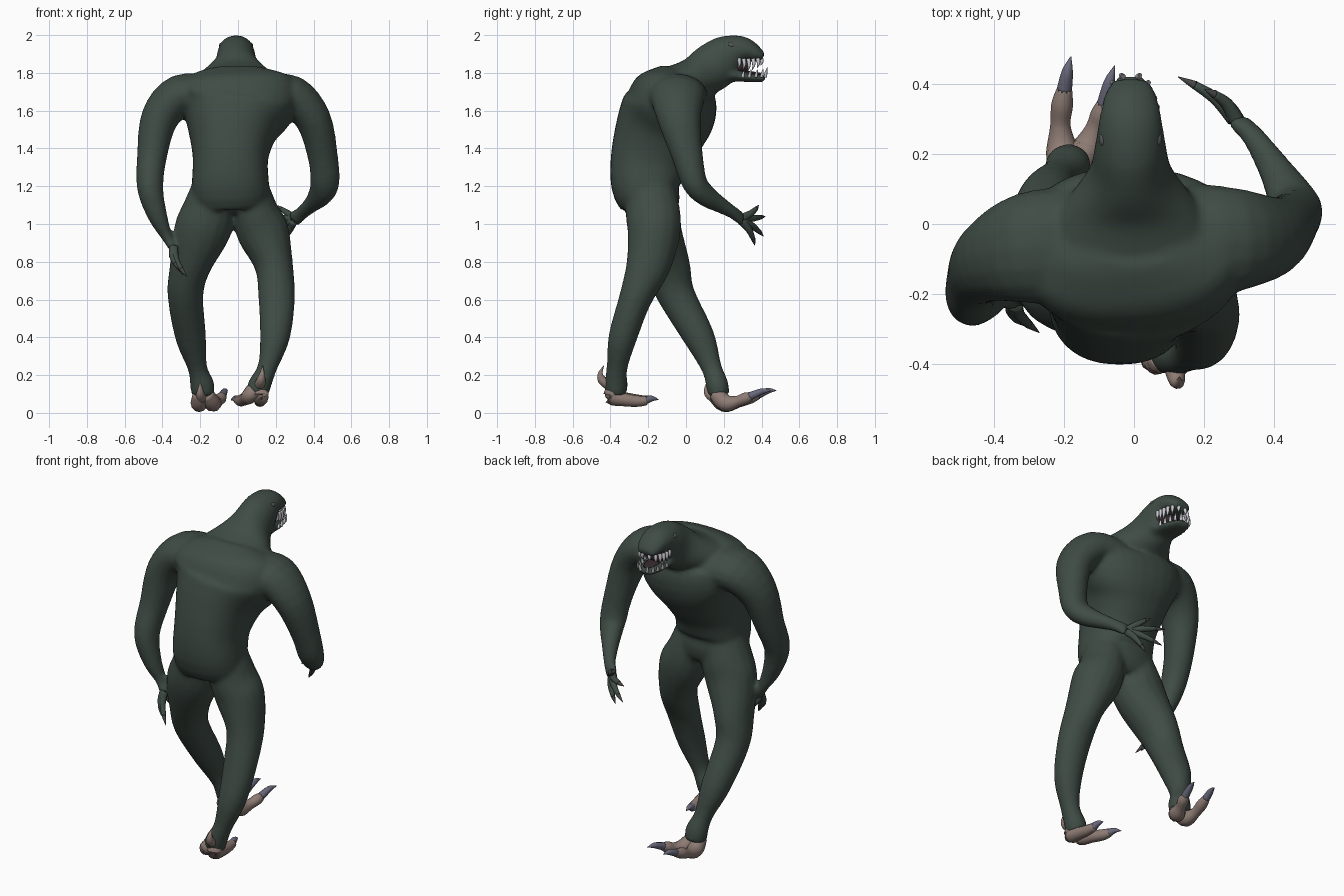
import bpy, bmesh, math
from mathutils import Vector


def material(name, rgb):
    m = bpy.data.materials.new(name)
    m.diffuse_color = (*rgb, 1)
    return m


SKIN = material("dark green skin", (0.050, 0.072, 0.060))
FOOT = material("pinkish brown foot", (0.27, 0.20, 0.175))
CLAW = material("blue grey claw", (0.14, 0.14, 0.20))
NAIL = material("dark finger nail", (0.06, 0.063, 0.06))
TEETH = material("pale tooth", (0.58, 0.58, 0.63))
MOUTH = material("dark mouth", (0.035, 0.022, 0.025))
EYE = material("grey eye", (0.075, 0.09, 0.085))


def spline(pts, steps):
    """Catmull-Rom through tuples of any length."""
    out = []
    for i in range(len(pts) - 1):
        p0, p1 = pts[max(i - 1, 0)], pts[i]
        p2, p3 = pts[i + 1], pts[min(i + 2, len(pts) - 1)]
        for s in range(steps):
            t = s / steps
            out.append([0.5 * (2 * b + (c - a) * t + (2 * a - 5 * b + 4 * c - d) * t * t
                               + (3 * b - a - 3 * c + d) * t ** 3)
                        for a, b, c, d in zip(p0, p1, p2, p3)])
    out.append(list(pts[-1]))
    return out


def add_tube(bm, pts, ref=(1, 0, 0), sides=16, steps=4, power=1.0):
    """Loft (super)ellipses through (x, y, z, radius along ref, other radius)."""
    pts = [p if len(p) == 5 else (*p, p[3]) for p in pts]
    path = spline(pts, steps)
    pos = [Vector(p[:3]) for p in path]
    bend = lambda v: math.copysign(abs(v) ** power, v)
    rings = []
    for i, p in enumerate(path):
        t = (pos[min(i + 1, len(pos) - 1)] - pos[max(i - 1, 0)]).normalized()
        a = Vector(ref)
        a = (a - t * a.dot(t)).normalized()
        b = t.cross(a)
        rings.append([bm.verts.new(pos[i] + a * max(p[3], .001) * bend(math.cos(k * math.tau / sides))
                                   + b * max(p[4], .001) * bend(math.sin(k * math.tau / sides)))
                      for k in range(sides)])
    for r, q in zip(rings, rings[1:]):
        for k in range(sides):
            n = (k + 1) % sides
            bm.faces.new((r[k], r[n], q[n], q[k]))
    bm.faces.new(rings[0][::-1])
    bm.faces.new(rings[-1])


def finish(name, bm, mat):
    bmesh.ops.recalc_face_normals(bm, faces=bm.faces[:])
    me = bpy.data.meshes.new(name)
    for f in bm.faces:
        f.smooth = True
    bm.to_mesh(me)
    bm.free()
    me.materials.append(mat)
    ob = bpy.data.objects.new(name, me)
    bpy.context.collection.objects.link(ob)
    return ob


def tubes(name, lists, mat, ref=(1, 0, 0), sides=10):
    bm = bmesh.new()
    for pts in lists:
        add_tube(bm, pts, ref, sides)
    return finish(name, bm, mat)


# Body: overlapping lofts fused into one skin
bm = bmesh.new()
add_tube(bm, [(-.035, -.18, 1.05, .15, .11), (-.035, -.18, 1.11, .2, .15), (-.04, -.21, 1.2, .205, .185),
              (-.04, -.19, 1.35, .2, .21), (-.03, -.135, 1.5, .24, .24), (-.01, -.085, 1.62, .31, .25),
              (0, -.075, 1.72, .32, .21), (0, -.06, 1.785, .25, .13), (0, -.05, 1.82, .13, .07)],
         sides=32, power=.86)
# neck, skull and upper snout
add_tube(bm, [(-.01, -.09, 1.72, .26, .11), (-.01, .04, 1.765, .2, .115), (-.01, .14, 1.83, .122, .128),
              (-.01, .22, 1.89, .102, .115), (-.01, .27, 1.918, .094, .085), (-.01, .32, 1.92, .086, .064),
              (-.01, .375, 1.897, .072, .042), (-.01, .408, 1.88, .05, .024)], sides=24)
# lower jaw
add_tube(bm, [(-.01, .17, 1.80, .09, .06), (-.01, .27, 1.785, .083, .032), (-.01, .35, 1.774, .07, .024),
              (-.01, .42, 1.77, .045, .018)], sides=20)
# legs
add_tube(bm, [(-.12, -.19, 1.2, .12, .13), (-.155, -.175, 1.06, .145, .145), (-.195, -.16, .95, .148, .14),
              (-.255, -.1, .77, .108, .125), (-.278, -.05, .62, .095, .1), (-.25, .07, .4, .082, .083),
              (-.215, .135, .24, .052, .055), (-.19, .165, .15, .065, .06), (-.185, .175, .09, .06, .055)])
add_tube(bm, [(.05, -.19, 1.2, .11, .13), (.09, -.175, 1.06, .125, .145), (.135, -.17, .95, .138, .14),
              (.19, -.2, .78, .102, .118), (.205, -.27, .6, .097, .087), (.195, -.335, .4, .08, .076),
              (.155, -.365, .24, .052, .056), (.115, -.37, .15, .062, .062), (.1, -.372, .1, .06, .058)])
# arms
add_tube(bm, [(-.16, -.06, 1.67, .17, .12), (-.31, -.07, 1.675, .16, .115), (-.415, -.105, 1.56, .12, .1),
              (-.455, -.155, 1.36, .09, .08), (-.465, -.215, 1.19, .077, .07), (-.425, -.22, 1.04, .055, .052),
              (-.375, -.205, .93, .036, .03), (-.345, -.22, .87, .036, .022)], (0, 1, 0))
add_tube(bm, [(.16, -.05, 1.67, .17, .12), (.29, -.045, 1.675, .15, .11), (.4, -.035, 1.55, .115, .095),
              (.45, .01, 1.35, .082, .08), (.46, .045, 1.22, .068, .078), (.435, .1, 1.155, .058, .066),
              (.39, .175, 1.105, .045, .045), (.34, .25, 1.06, .032, .037), (.295, .295, 1.025, .024, .045)],
         (0, 1, 0))
body = finish("body", bm, SKIN)
rm = body.modifiers.new("fuse", 'REMESH')
rm.mode = 'VOXEL'
rm.voxel_size = .012
rm.use_smooth_shade = True
sm = body.modifiers.new("relax", 'SMOOTH')
sm.factor = .5
sm.iterations = 9

# Fingers and nails: (hand base, bow, fingertips)
HANDS = {
    "left": (Vector((-.345, -.22, .89)), Vector((-.015, 0, -.005)),
             [(-.27, -.31, .72), (-.29, -.285, .73), (-.315, -.29, .76), (-.3, -.19, .79)]),
    "right": (Vector((.3, .29, 1.025)), Vector((.005, .014, 0)),
              [(.125, .42, 1.04), (.14, .41, .935), (.2, .385, 1.1), (.22, .365, .885)])}
for side, (base, bow, tips) in HANDS.items():
    fingers, nails = [], []
    for tip in tips:
        tip = Vector(tip)
        root = base + (tip - base) * .08
        mid = base.lerp(tip, .4) + bow
        end = base.lerp(tip, .74) + bow * .7
        fingers.append([(*root, .023), (*mid, .018), (*end, .012)])
        nails.append([(*end, .0125), (*end.lerp(tip, .5), .007), (*tip, .001)])
    ref = (.3, .3, 1) if side == "right" else (0, 1, 0)
    tubes(side + "_fingers", fingers, SKIN, ref)
    tubes(side + "_finger_nails", nails, NAIL, ref)

# Feet: two toes with claws and a heel spur each
tubes("left_toes", [
    [(-.2, .15, .1, .04), (-.205, .205, .05, .046), (-.21, .28, .058, .029), (-.205, .34, .08, .031),
     (-.198, .385, .096, .022)],
    [(-.17, .16, .1, .04), (-.135, .21, .052, .046), (-.11, .27, .06, .03), (-.092, .315, .077, .031),
     (-.084, .345, .088, .022)]], FOOT, sides=12)
tubes("left_toe_claws", [[(-.199, .38, .095, .022), (-.19, .435, .117, .016), (-.18, .478, .118, .001)],
                         [(-.085, .335, .086, .023), (-.07, .405, .115, .016), (-.055, .452, .117, .001)]], CLAW)
tubes("right_toes", [
    [(.12, -.38, .12, .04), (.12, -.395, .085, .042), (.12, -.33, .07, .035), (.115, -.26, .062, .03),
     (.11, -.21, .064, .024)],
    [(.08, -.38, .12, .04), (.06, -.385, .09, .042), (.04, -.32, .075, .034), (.015, -.25, .065, .031),
     (.0, -.21, .067, .024)]], FOOT, (0, 0, 1), 12)
tubes("right_toe_claws", [[(.11, -.22, .065, .023), (.105, -.18, .076, .015), (.1, -.145, .07, .001)],
                          [(.002, -.22, .067, .023), (-.017, -.185, .076, .015), (-.038, -.155, .068, .001)]],
      CLAW, (0, 0, 1))
tubes("heel_spurs", [
    [(.115, -.41, .15, .03), (.122, -.445, .175, .024), (.128, -.453, .21, .013), (.13, -.435, .25, .001)],
    [(-.195, .15, .08, .03), (-.2, .118, .1, .022), (-.2, .108, .13, .012), (-.2, .112, .165, .001)]], FOOT)

# Mouth lining between the jaws, and a tongue
tubes("mouth_lining", [[(-.01, .2, 1.83, .08, .05), (-.01, .28, 1.83, .07, .036), (-.01, .33, 1.83, .05, .03)]],
      MOUTH)
tubes("tongue", [[(-.01, .28, 1.803, .035, .012), (-.01, .34, 1.8, .04, .01), (-.01, .4, 1.795, .02, .005)]],
      MOUTH)

# Teeth: long fangs along the sides of the snout, short ones at the front and on the jaw
upper, lower = [], []
for s in (-1, 1):
    for y, w, L in ((.28, .074, .05), (.305, .073, .062), (.33, .07, .07), (.355, .063, .06),
                    (.38, .05, .05), (.398, .02, .035)):
        px = -.01 + s * w
        upper.append([(px, y, 1.875, .011), (px + s * .005, y + .004, 1.875 - L * .5, .0085),
                      (px, y - .004, 1.875 - L, .001)])
    for y, w, L in ((.3, .07, .03), (.335, .066, .034), (.37, .058, .034), (.4, .047, .036), (.42, .022, .045)):
        px = -.01 + s * w
        lower.append([(px, y, 1.778, .009), (px + s * .004, y + .004, 1.785 + L * .4, .007),
                      (px + s * .003, y + .01, 1.785 + L, .001)])
tubes("upper_teeth", upper, TEETH, sides=8)
tubes("lower_teeth", lower, TEETH, sides=8)

# Eyes with dark lids
for s, side in ((-1, "left"), (1, "right")):
    for part, r, off, mat in (("lid", 1.0, .073, NAIL), ("eye", .75, .078, EYE)):
        bpy.ops.mesh.primitive_uv_sphere_add(segments=20, ring_count=12, radius=1,
                                             location=(-.01 + s * off, .24, 1.947))
        ob = bpy.context.object
        ob.name = side + "_" + part
        ob.scale = (.012, .026 * r, .018 * r)
        ob.rotation_euler = (-.25, -s * .5, 0)
        ob.data.materials.append(mat)
        bpy.ops.object.shade_smooth()
